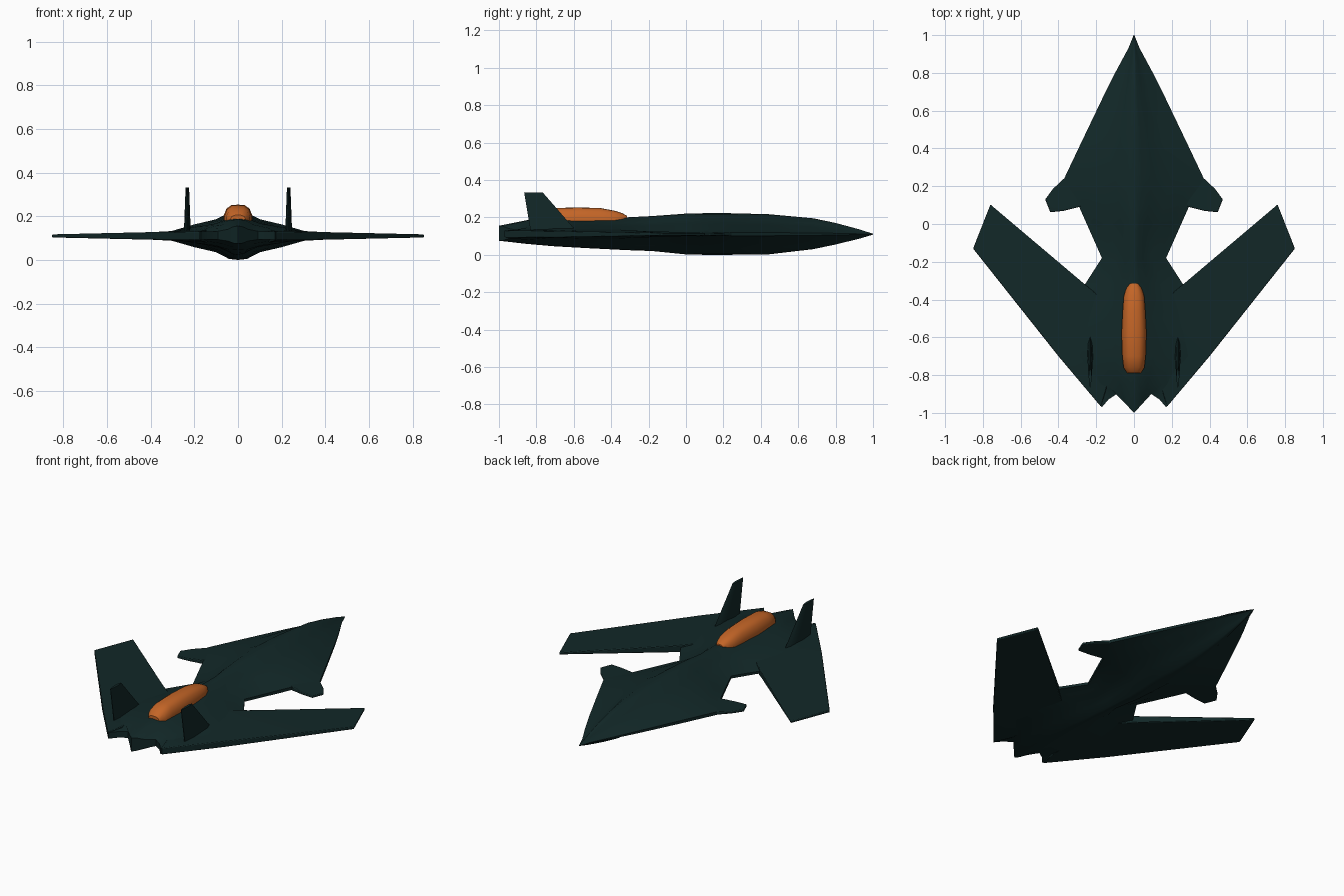
import bpy, bmesh, math

cube = bpy.data.objects.get("Cube")
if cube:
    bpy.data.objects.remove(cube, do_unlink=True)

MID = 0.11  # height of the chine and the wing plane


def material(name, rgb):
    m = bpy.data.materials.new(name)
    m.use_nodes = True
    m.diffuse_color = (*rgb, 1)
    bsdf = m.node_tree.nodes["Principled BSDF"]
    bsdf.inputs["Base Color"].default_value = (*rgb, 1)
    bsdf.inputs["Roughness"].default_value = 0.6
    return m


dark_teal = material("dark_teal", (0.006, 0.021, 0.021))
orange = material("amber_glass", (0.55, 0.13, 0.02))


def loft(name, rings, mat, angle=35):
    """Skin a list of closed rings with equal point counts and cap the ends."""
    bm = bmesh.new()
    loops = [[bm.verts.new(p) for p in ring] for ring in rings]
    for a, b in zip(loops, loops[1:]):
        for i in range(len(a)):
            j = (i + 1) % len(a)
            bm.faces.new((a[i], a[j], b[j], b[i]))
    for loop in (loops[0], loops[-1]):
        bm.faces.new(loop)
    bmesh.ops.triangulate(bm, faces=[f for f in bm.faces if len(f.verts) > 4])
    bmesh.ops.recalc_face_normals(bm, faces=bm.faces)
    mesh = bpy.data.meshes.new(name)
    bm.to_mesh(mesh)
    bm.free()
    mesh.materials.append(mat)
    obj = bpy.data.objects.new(name, mesh)
    bpy.context.collection.objects.link(obj)
    bpy.ops.object.select_all(action="DESELECT")
    obj.select_set(True)
    bpy.context.view_layer.objects.active = obj
    bpy.ops.object.shade_smooth_by_angle(angle=math.radians(angle))
    return obj


def section(y, width, top, bottom, shape, mid, back=None):
    """Symmetric cross-section; shape lists (fraction of width, fraction of height)."""
    back = back or [0] * len(shape)
    half = [(f * width, y + d, h) for (f, h), d in zip(shape, back)]
    ring = [(x, yy, mid + (top - mid) * h) for x, yy, h in half]
    ring += [(x, yy, mid - (mid - bottom) * h) for x, yy, h in reversed(half)]
    left = [(-x, yy, mid - (mid - bottom) * h) for x, yy, h in half[1:]]
    left += [(-x, yy, mid + (top - mid) * h) for x, yy, h in reversed(half[1:])]
    return ring + left


# Blended fuselage: y, half width, top, bottom
hull_shape = [(0, 1), (0.11, 0.96), (0.27, 0.68), (0.54, 0.47), (0.8, 0.22), (1, 0.08)]
stations = [
    (1.0, 0.002, 0.112, 0.108), (0.93, 0.03, 0.135, 0.087), (0.8, 0.1, 0.17, 0.055),
    (0.68, 0.16, 0.195, 0.03), (0.44, 0.275, 0.217, 0.002), (0.24, 0.37, 0.222, 0),
    (0.09, 0.29, 0.222, 0), (0, 0.25, 0.22, 0.002), (-0.18, 0.17, 0.207, 0.02),
    (-0.32, 0.26, 0.2, 0.025), (-0.5, 0.33, 0.197, 0.034), (-0.7, 0.385, 0.193, 0.045),
    (-0.85, 0.268, 0.185, 0.058),
]
rings = [section(*s, hull_shape, MID) for s in stations]
# The last section is pushed in and out to make the sawtooth tail
sawtooth = [-0.03, -0.01, 0.02, 0.07, 0.04, 0]
tail_shape = [(f, max(h, 0.45)) for f, h in hull_shape]
rings.append(section(-0.97, 0.17, 0.155, 0.075, tail_shape, MID, sawtooth))
loft("fuselage", rings, dark_teal)


def plate(name, outline, side):
    """Tapered plate: outline lists (x, y, half thickness)."""
    lower = [(side * x, y, MID - t) for x, y, t in outline]
    upper = [(side * x, y, MID + t) for x, y, t in outline]
    obj = loft(name, [lower, upper], dark_teal)
    bevel = obj.modifiers.new("soft_edge", "BEVEL")
    bevel.width = 0.004
    bevel.segments = 2
    bevel.limit_method = "ANGLE"
    return obj


wing = [(0.15, -0.41, 0.03), (0.28, -0.303, 0.02), (0.76, 0.103, 0.007), (0.852, -0.13, 0.007),
        (0.4, -0.7, 0.017), (0.175, -0.967, 0.02), (0.14, -0.85, 0.03)]
foreplane = [(0.25, 0.24, 0.02), (0.366, 0.245, 0.009), (0.43, 0.185, 0.007), (0.47, 0.13, 0.006),
             (0.443, 0.062, 0.006), (0.37, 0.07, 0.008), (0.29, 0.09, 0.012), (0.2, 0.12, 0.02)]


def fin_ring(z, front, rear, thick, x):
    """Lens-shaped fin section."""
    chord = rear - front
    prof = [(0, 0), (0.15, 0.7), (0.45, 1), (0.8, 0.6), (1, 0.15)]
    pts = [(x + thick * t, front + chord * f, z) for f, t in prof]
    return pts + [(x - thick * t, front + chord * f, z) for f, t in reversed(prof[1:])]


for side, label in ((1, "left"), (-1, "right")):
    plate(label + "_wing", wing, side)
    plate(label + "_foreplane", foreplane, side)
    x = 0.232 * side
    loft(label + "_tail_fin",
         [fin_ring(0.12, -0.58, -0.83, 0.016, x), fin_ring(0.332, -0.765, -0.865, 0.008, x)],
         dark_teal)

# Canopy: y, half width, top, bottom
canopy_shape = [(0, 1), (0.45, 0.98), (0.8, 0.75), (1, 0.3), (1, 0)]
canopy = [(-0.315, 0.025, 0.208, 0.18), (-0.34, 0.04, 0.222, 0.17), (-0.38, 0.054, 0.235, 0.16),
          (-0.46, 0.06, 0.25, 0.15), (-0.58, 0.066, 0.253, 0.15), (-0.7, 0.062, 0.25, 0.15),
          (-0.76, 0.055, 0.233, 0.15), (-0.79, 0.035, 0.205, 0.16)]
loft("canopy", [section(*s, canopy_shape, 0.18) for s in canopy], orange, 40)
